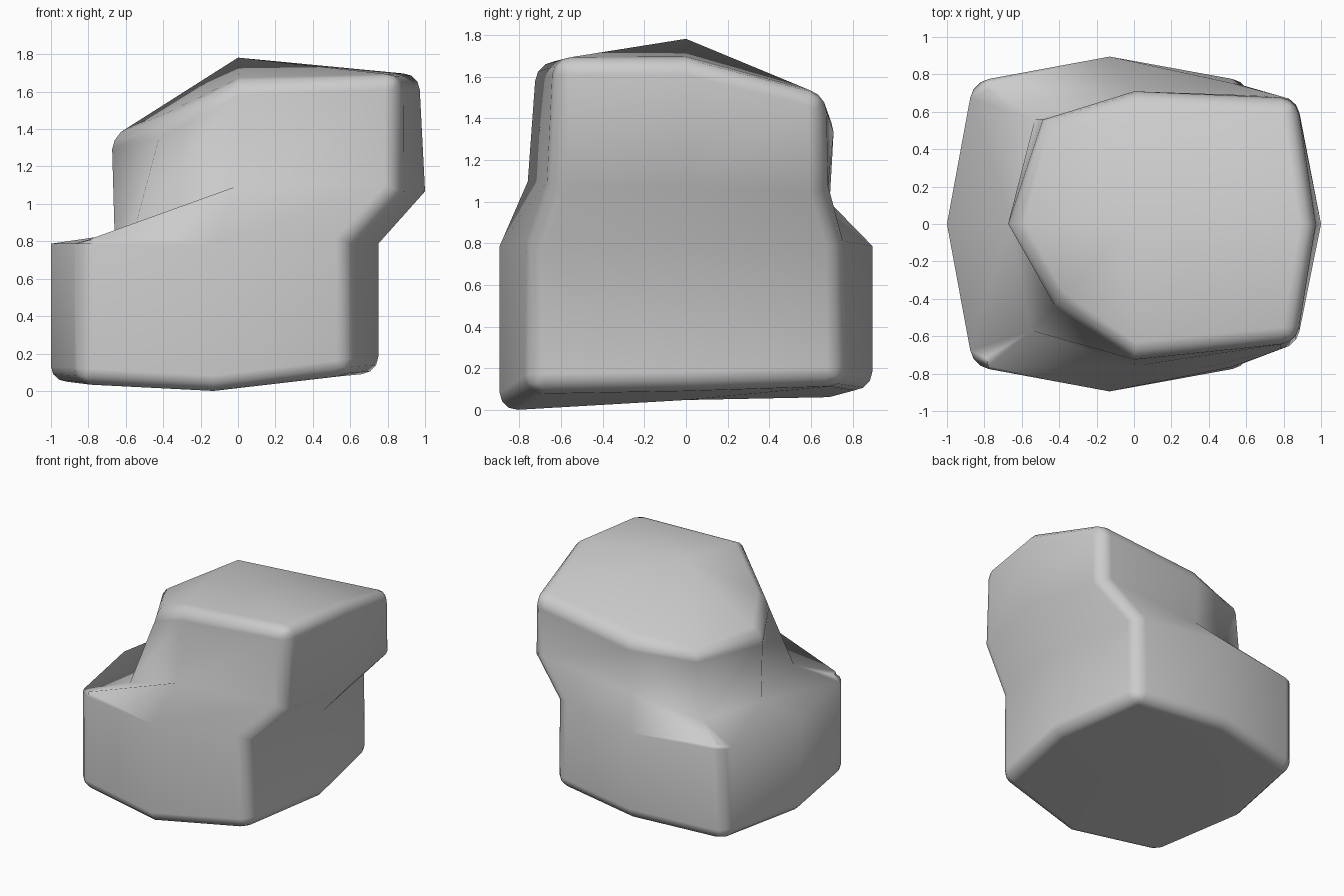
import bpy, bmesh

if "Cube" in bpy.data.objects:
    bpy.data.objects.remove(bpy.data.objects["Cube"])

# Each ring runs: left, front-left, front, front-right, right, back-right, back, back-left
base = [(-1, 0), (-.86, -.76), (-.13, -.895), (.61, -.76),
        (.75, 0), (.61, .76), (-.13, .895), (-.86, .76)]
base_z = [.05, .04, 0, .09, .10, .12, .10, .06]
waist = [(-.66, 0, .84), (-.55, -.57, .88), (0, -.76, 1.10), (.87, -.66, 1.07),
         (1, 0, 1.07), (.87, .68, 1.05), (0, .69, 1.0), (-.53, .56, .87)]
crown = [(-.67, 0, 1.38), (-.42, -.42, 1.44), (0, -.72, 1.67), (.87, -.63, 1.70),
         (.97, 0, 1.70), (.87, .67, 1.53), (0, .71, 1.42), (-.48, .56, 1.40)]
rings = [[(x, y, z) for (x, y), z in zip(base, base_z)],
         [(x, y, .79) for x, y in base], waist, crown]

bm = bmesh.new()
R = [[bm.verts.new(p) for p in ring] for ring in rings]

# Side walls
for lo, hi in zip(R, R[1:]):
    for i in range(8):
        j = (i + 1) % 8
        bm.faces.new((lo[i], lo[j], hi[j], hi[i]))

# Peaked top and shallow underside, four quads each
top = bm.verts.new((0, 0, 1.785))
bottom = bm.verts.new((-.13, 0, .05))
for i in (0, 2, 4, 6):
    a, b, c = i, i + 1, (i + 2) % 8
    bm.faces.new((top, R[3][a], R[3][b], R[3][c]))
    bm.faces.new((bottom, R[0][c], R[0][b], R[0][a]))

# Creases running up from the left ledge corners
for corner, mid in ((1, 2), (7, 6)):
    bmesh.ops.connect_verts(bm, verts=[R[1][corner], R[2][mid]])

# Rounded rims and upright corners
soft = [bm.edges.get((r[i], r[(i + 1) % 8])) for r in (R[0], R[3]) for i in range(8)]
soft += [bm.edges.get((R[0][i], R[1][i])) for i in (1, 3, 5, 7)]
soft += [bm.edges.get((R[k][i], R[k + 1][i])) for k in (1, 2) for i in (3, 5)]
bmesh.ops.bevel(bm, geom=soft, offset=.085, offset_type='OFFSET', segments=3,
                profile=.5, affect='EDGES', clamp_overlap=True)
bmesh.ops.recalc_face_normals(bm, faces=bm.faces[:])
for f in bm.faces:
    f.smooth = True

mesh = bpy.data.meshes.new("boulder")
bm.to_mesh(mesh)
bm.free()
rock = bpy.data.objects.new("boulder", mesh)
bpy.context.collection.objects.link(rock)

# Keep the broad faces flat next to the rounded edges
mod = rock.modifiers.new("face_normals", 'WEIGHTED_NORMAL')
mod.weight = 50

# Settle on the ground
rock.location.z = -min(v.co.z for v in mesh.vertices)
